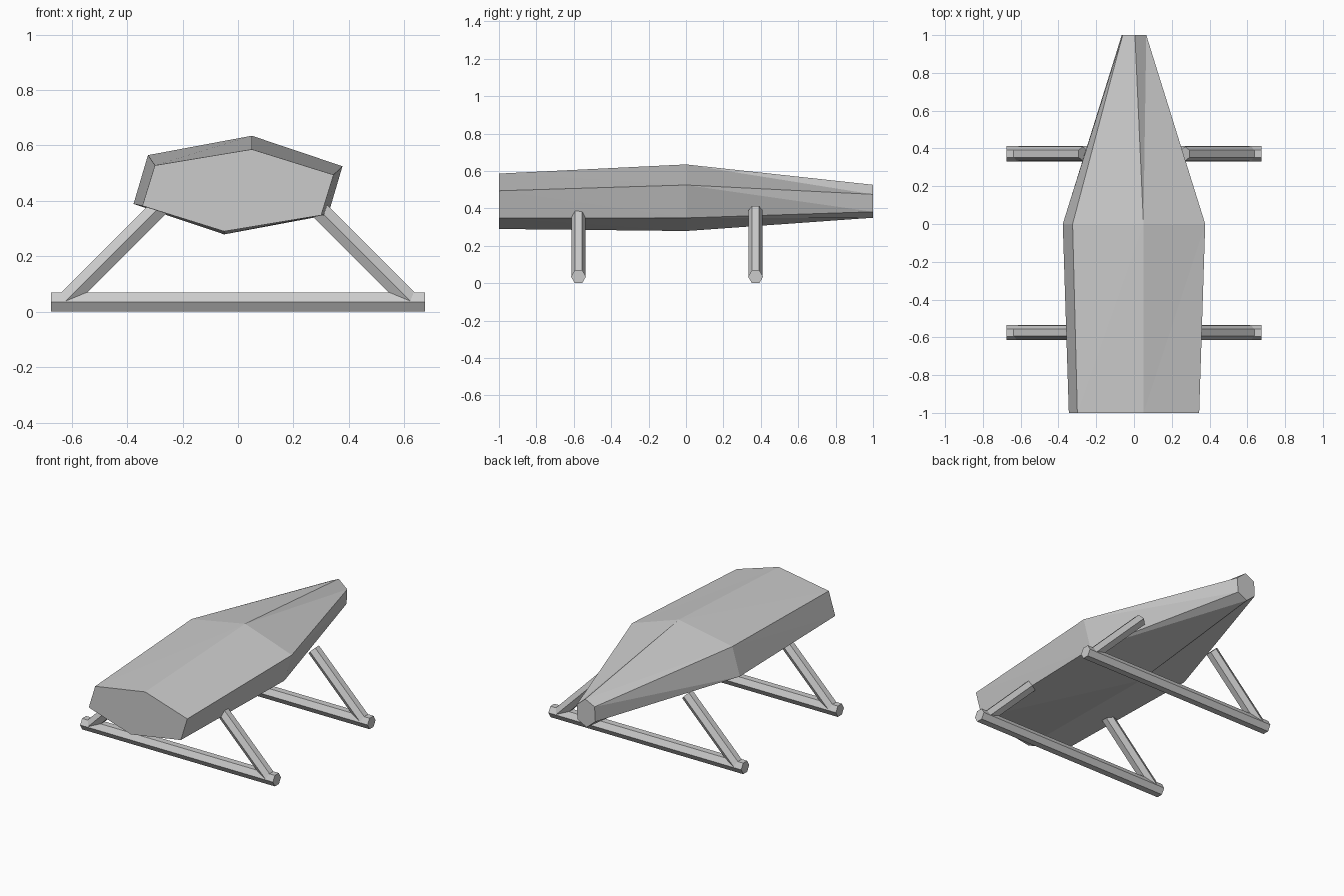
import bpy, bmesh, math
from mathutils import Vector, Matrix

cube = bpy.data.objects.get("Cube")
if cube:
    bpy.data.objects.remove(cube, do_unlink=True)

grey = bpy.data.materials.new("light_grey")
grey.use_nodes = True
GREY = (0.6, 0.6, 0.6, 1)
grey.diffuse_color = GREY
grey.node_tree.nodes["Principled BSDF"].inputs["Base Color"].default_value = GREY


def add_object(name, bm):
    bmesh.ops.recalc_face_normals(bm, faces=bm.faces)
    mesh = bpy.data.meshes.new(name)
    bm.to_mesh(mesh)
    bm.free()
    mesh.materials.append(grey)
    obj = bpy.data.objects.new(name, mesh)
    bpy.context.collection.objects.link(obj)
    return obj


def hex_bar(name, start, end, radius=0.04):
    """Six-sided bar between two points, with corners towards front and back."""
    start, end = Vector(start), Vector(end)
    along = (end - start).normalized()
    across = Vector((0, 1, 0))
    up = along.cross(across)
    bm = bmesh.new()
    rings = []
    for p in (start, end):
        ring = []
        for i in range(6):
            a = math.tau * i / 6
            ring.append(bm.verts.new(p + radius * (across * math.cos(a) + up * math.sin(a))))
        rings.append(ring)
        bm.faces.new(ring)
    for i in range(6):
        j = (i + 1) % 6
        bm.faces.new((rings[0][i], rings[0][j], rings[1][j], rings[1][i]))
    return add_object(name, bm)


def hull_section(bm, y, centre_z, half):
    """Lopsided hexagon: three corners plus the same three turned half round."""
    corners = half + [(-x, -z) for x, z in half]
    return [bm.verts.new((x, y, centre_z + z)) for x, z in corners]


# Hull: blunt front, widest in the middle, narrow twisted tail
bm = bmesh.new()
sections = [
    hull_section(bm, -1, 0.438, [(-0.30, 0.09), (0.05, 0.148), (0.345, 0.056)]),
    hull_section(bm, 0, 0.457, [(-0.325, 0.108), (0.05, 0.178), (0.377, 0.068)]),
    hull_section(bm, 1, 0.438, [(-0.06, 0.056), (0.005, 0.088), (0.065, 0.037)]),
]
bm.faces.new(sections[0])
bm.faces.new(sections[-1])
for a, b in zip(sections, sections[1:]):
    for i in range(6):
        j = (i + 1) % 6
        bm.faces.new((a[i], a[j], b[j]))
        bm.faces.new((a[i], b[j], b[i]))
add_object("hull", bm)

# Two landing frames: a ground bar and a leaning strut on each side
for place, y in (("front", -0.575), ("rear", 0.372)):
    hex_bar(place + "_ground_bar", (-0.675, y, 0.035), (0.675, y, 0.035))
    for side, s in (("left", 1), ("right", -1)):
        hex_bar(f"{place}_{side}_strut", (s * 0.625, y, 0.035), (s * 0.27, y, 0.39), 0.038)
